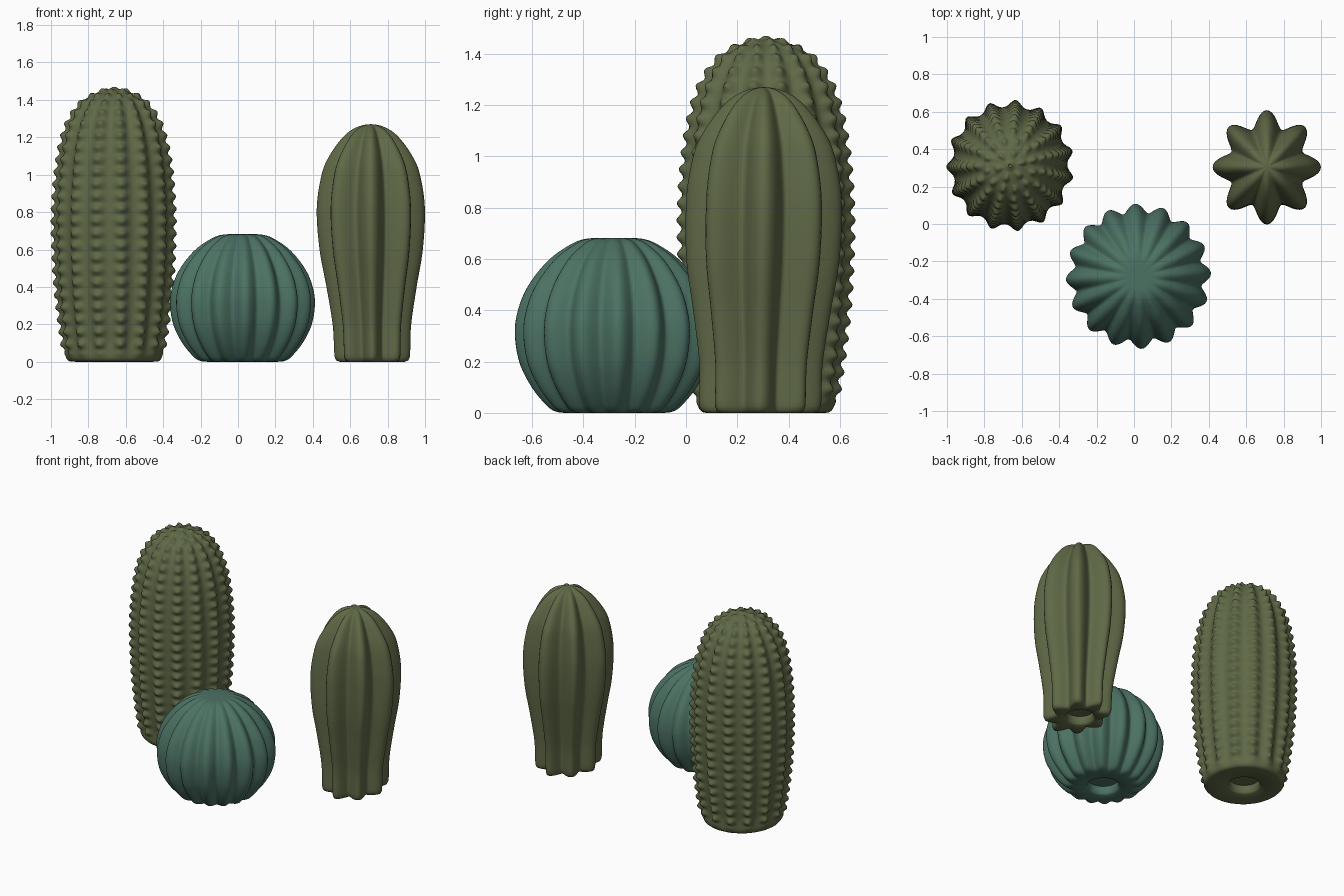
import bpy, math
from mathutils import Vector

if "Cube" in bpy.data.objects:
    bpy.data.objects.remove(bpy.data.objects["Cube"])


def material(name, rgb):
    m = bpy.data.materials.new(name)
    m.diffuse_color = (*rgb, 1)
    m.use_nodes = True
    m.node_tree.nodes["Principled BSDF"].inputs["Base Color"].default_value = m.diffuse_color
    return m


olive = material("olive green", (0.115, 0.140, 0.062))
teal = material("blue green", (0.072, 0.168, 0.126))


def resample(points, rows):
    """Smooth curve through (r, z) points, evenly spaced by length."""
    p = [Vector(q) for q in points]
    # mirror at the apex, extend at the base
    p = [Vector((-p[1].x, p[1].y))] + p + [2 * p[-1] - p[-2]]
    fine = []
    for i in range(1, len(p) - 2):
        a, b, c, d = p[i - 1:i + 3]
        for k in range(30):
            t = k / 30
            fine.append(0.5 * (2 * b + (c - a) * t + (2 * a - 5 * b + 4 * c - d) * t * t
                               + (3 * b - a - 3 * c + d) * t ** 3))
    fine.append(p[-2])
    dist = [0]
    for u, v in zip(fine, fine[1:]):
        dist.append(dist[-1] + (v - u).length)
    out, j = [], 0
    for i in range(rows + 1):
        s = dist[-1] * i / rows
        while j < len(fine) - 2 and dist[j + 1] < s:
            j += 1
        out.append(fine[j].lerp(fine[j + 1], (s - dist[j]) / (dist[j + 1] - dist[j])))
    return out, dist[-1]


def cactus(name, center, profile, rows, segs, shape, mat, hole=0.1, depth=0.06):
    """Revolve the profile; shape() gives the x, y, z of each point from row data."""
    curve, length = resample(profile, rows)
    verts = [(0, 0, curve[0].y)]
    angles = [math.tau * j / segs for j in range(segs)]
    for i in range(1, rows + 1):
        t = curve[min(i + 1, rows)] - curve[i - 1]
        n = Vector((-t.y, t.x)).normalized()
        for a in angles:
            verts.append(shape(curve[i], n, length * i / rows, a))
    # underside with a round recess
    for r, z in ((hole + 0.012, 0.0), (hole, 0.01), (hole, depth)):
        verts += [(r * math.cos(a), r * math.sin(a), z) for a in angles]
    rings = rows + 3
    ring = lambda i, j: 1 + i * segs + j % segs
    faces = [(0, ring(0, j), ring(0, j + 1)) for j in range(segs)]
    for i in range(rings - 1):
        faces += [(ring(i, j), ring(i + 1, j), ring(i + 1, j + 1), ring(i, j + 1))
                  for j in range(segs)]
    faces.append([ring(rings - 1, j) for j in reversed(range(segs))])
    mesh = bpy.data.meshes.new(name)
    mesh.from_pydata(verts, [], faces)
    mesh.materials.append(mat)
    ob = bpy.data.objects.new(name, mesh)
    ob.location = center
    bpy.context.collection.objects.link(ob)
    bpy.ops.object.select_all(action='DESELECT')
    ob.select_set(True)
    bpy.context.view_layer.objects.active = ob
    bpy.ops.object.shade_smooth_by_angle(angle=math.radians(60))
    return ob


# Tall cactus: shallow ribs carrying rows of knobs
RIBS, PITCH, PHASE = 15, 0.066, math.radians(13)


def knobby(p, n, s, a):
    k = round(s / PITCH)
    ring_r = k * PITCH
    count = RIBS if ring_r > 0.17 else max(1, round(math.tau * ring_r / 0.068))
    up = math.cos(math.pi * (s / PITCH - k)) ** 2
    around = 1 if k == 0 else (0.5 + 0.5 * math.cos(count * (a - PHASE))) ** 2
    fade = min(1, max(0, (p.y - 0.03) / 0.05))
    groove = 0.5 - 0.5 * math.cos(RIBS * (a - PHASE))
    size = 0.013 + 0.008 * min(1, p.x / 0.25)
    d = size * up * around * fade - 0.016 * groove * min(1, p.x / 0.25) ** 2 * min(1, p.y / 0.1)
    r = p.x + d * n.x
    return r * math.cos(a), r * math.sin(a) * 1.03, p.y + d * n.y


cactus("tall_knobby_cactus", (-0.662, 0.312, 0),
       [(0, 1.458), (0.08, 1.442), (0.165, 1.395), (0.235, 1.3), (0.275, 1.19), (0.3, 1.06),
        (0.317, 0.88), (0.321, 0.7), (0.311, 0.45), (0.291, 0.25), (0.267, 0.08),
        (0.258, 0.025), (0.24, 0.003), (0.21, 0)],
       192, 150, knobby, olive)


# Globe cactus: sixteen rounded ribs with narrow grooves
def globe(p, n, s, a):
    crest = (0.5 + 0.5 * math.cos(16 * (a - math.radians(2.5)))) ** 0.75
    r = p.x * (1 - 0.125 * (1 - crest))
    return r * math.cos(a), r * math.sin(a), p.y


cactus("globe_cactus", (0.024, -0.28, 0),
       [(0, 0.682), (0.115, 0.678), (0.19, 0.645), (0.262, 0.59), (0.33, 0.505), (0.37, 0.42),
        (0.388, 0.32), (0.371, 0.2), (0.322, 0.1), (0.26, 0.025), (0.225, 0.004), (0.19, 0)],
       60, 192, globe, teal)


# Column cactus: eight deep lobes, narrow foot that is a little wider in depth
def column(p, n, s, a):
    crest = (0.5 + 0.5 * math.cos(8 * a)) ** 0.9
    r = p.x * (1 - 0.29 * (1 - crest))
    low = max(0, 1 - p.y / 0.8)
    return (r * math.cos(a) + 0.008 * low,
            r * math.sin(a) * (1.05 + 0.13 * low) - 0.015 * low, p.y)


cactus("column_cactus", (0.71, 0.304, 0),
       [(0, 1.27), (0.08, 1.252), (0.15, 1.2), (0.222, 1.1), (0.263, 1.0), (0.289, 0.82),
        (0.276, 0.6), (0.241, 0.4), (0.21, 0.2), (0.203, 0.05), (0.197, 0.012), (0.175, 0)],
       70, 128, column, olive, hole=0.09)
